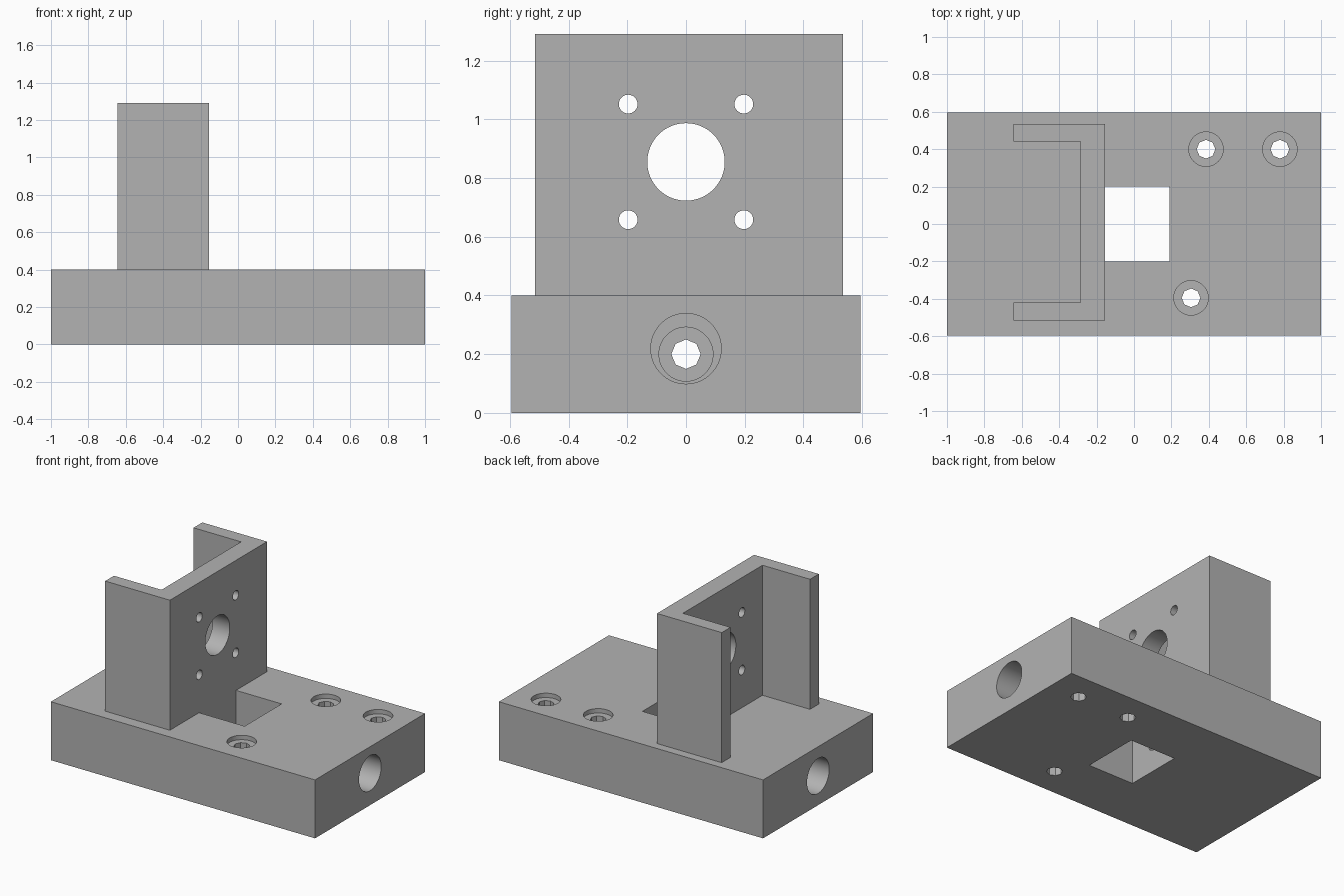
import bpy
import math
from mathutils import Vector

old = bpy.data.objects.get("Cube")
if old:
    bpy.data.objects.remove(old, do_unlink=True)

grey = bpy.data.materials.new("plain_grey")
grey.use_nodes = True
colour = (0.45, 0.45, 0.45, 1)
grey.diffuse_color = colour
grey.node_tree.nodes["Principled BSDF"].inputs["Base Color"].default_value = colour


def box(name, low, high):
    """Box between two opposite corners."""
    low, high = Vector(low), Vector(high)
    bpy.ops.mesh.primitive_cube_add(size=1, location=(low + high) / 2)
    ob = bpy.context.object
    ob.name = name
    ob.scale = high - low
    bpy.ops.object.transform_apply(location=True, rotation=False, scale=True)
    return ob


def rod(start, end, radius, sides=64):
    """Cylinder between two points, used as a drill."""
    start, end = Vector(start), Vector(end)
    along_x = abs(end.x - start.x) > 0
    bpy.ops.mesh.primitive_cylinder_add(
        vertices=sides, radius=radius, depth=(end - start).length,
        location=(start + end) / 2, rotation=(0, math.pi / 2 if along_x else 0, 0))
    return bpy.context.object


def cut(target, cutters):
    """Subtract every cutter, then delete it."""
    for cutter in cutters:
        mod = target.modifiers.new("cut", 'BOOLEAN')
        mod.operation = 'DIFFERENCE'
        mod.solver = 'EXACT'
        mod.object = cutter
        bpy.ops.object.select_all(action='DESELECT')
        bpy.context.view_layer.objects.active = target
        target.select_set(True)
        bpy.ops.object.modifier_apply(modifier=mod.name)
        bpy.data.objects.remove(cutter, do_unlink=True)


def finish(ob):
    ob.data.materials.clear()
    ob.data.materials.append(grey)
    bpy.ops.object.select_all(action='DESELECT')
    bpy.context.view_layer.objects.active = ob
    ob.select_set(True)
    bpy.ops.object.shade_smooth_by_angle(angle=math.radians(30))


# Base block with a square window and a stepped bore along its length
base = box("base_block", (-1, -0.595, 0), (1, 0.595, 0.4))
cut(base, [
    box("window_cutter", (-0.155, -0.2, -0.1), (0.19, 0.2, 0.5)),
    rod((0.6, 0, 0.219), (1.1, 0, 0.219), 0.12),
    rod((0.1, 0, 0.2), (0.7, 0, 0.2), 0.092),
    rod((-1.1, 0, 0.2), (-0.6, 0, 0.2), 0.12),
    rod((-0.7, 0, 0.2), (0, 0, 0.2), 0.05, 8),
])

# Counterbored screw holes
for x, y in ((0.385, 0.4), (0.78, 0.4), (0.305, -0.395)):
    cut(base, [rod((x, y, 0.37), (x, y, 0.5), 0.092),
               rod((x, y, -0.1), (x, y, 0.45), 0.05, 8)])
finish(base)

# Upright U-shaped motor bracket, open towards -x
bracket = box("motor_bracket", (-0.645, -0.515, 0.4), (-0.155, 0.535, 1.29))
drills = [box("channel_cutter", (-0.8, -0.42, 0.3), (-0.285, 0.44, 1.4)),
          rod((-0.4, 0, 0.855), (0, 0, 0.855), 0.132)]
for y in (-0.197, 0.197):
    for dz in (-0.197, 0.197):
        z = 0.855 + dz
        drills.append(rod((-0.4, y, z), (0, y, z), 0.032, 32))
cut(bracket, drills)
finish(bracket)
